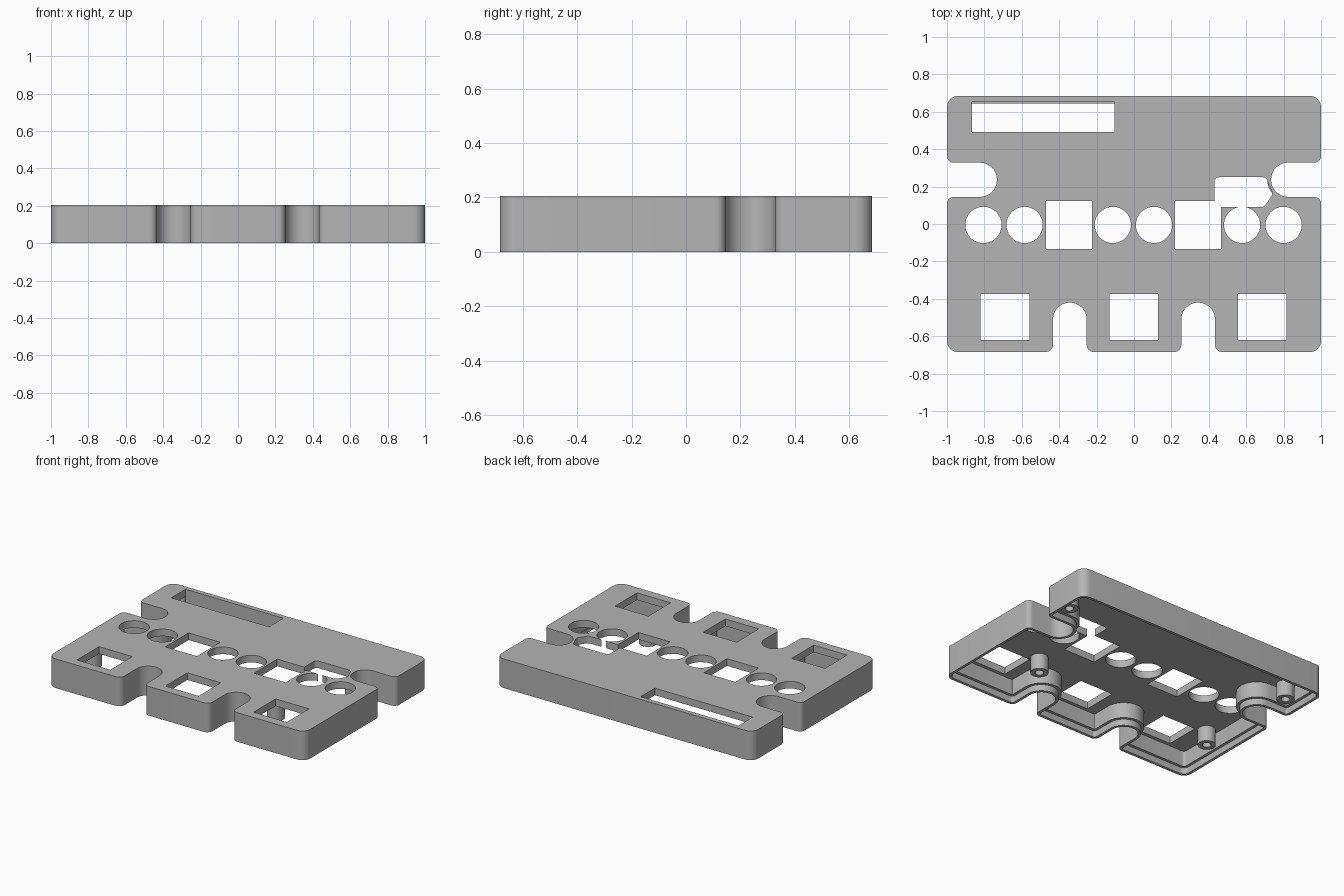
import bpy
import bmesh
import math
from mathutils import Vector

if "Cube" in bpy.data.objects:
    bpy.data.objects.remove(bpy.data.objects["Cube"], do_unlink=True)

HEIGHT, CEILING, LEDGE = 0.205, 0.155, 0.045
LIP, WALL = 0.02, 0.04

gray = bpy.data.materials.new("plain gray")
gray.use_nodes = True
gray.diffuse_color = (0.46, 0.46, 0.46, 1)
gray.node_tree.nodes["Principled BSDF"].inputs["Base Color"].default_value = gray.diffuse_color


def rounded(corners, inset=0.0, steps=8):
    """Counter-clockwise (x, y, radius) corners to a rounded, inset outline."""
    out = []
    for i, (x, y, r) in enumerate(corners):
        p = Vector((x, y))
        a = (p - Vector(corners[i - 1][:2])).normalized()
        b = (Vector(corners[(i + 1) % len(corners)][:2]) - p).normalized()
        turn = a.x * b.y - a.y * b.x
        p += inset * (Vector((-a.y, a.x)) + Vector((-b.y, b.x)))
        if r == 0:
            out.append(p)
            continue
        r = max(r - inset, 0.005) if turn > 0 else r + inset
        angle = math.atan2(turn, a.dot(b))
        start = p - a * r * math.tan(abs(angle) / 2)
        side = math.copysign(1, angle)
        normal = Vector((-a.y, a.x)) * side
        center = start + normal * r
        for k in range(steps + 1):
            t = abs(angle) * k / steps
            out.append(center - normal * r * math.cos(t) + a * r * math.sin(t))
    # Drop coincident points where two arcs meet
    return [p for i, p in enumerate(out) if (p - out[i - 1]).length > 1e-4]


def circle(x, y, r, n=48):
    return [Vector((x + r * math.cos(math.tau * k / n), y + r * math.sin(math.tau * k / n)))
            for k in range(n)]


def box(x0, x1, y0, y1):
    return rounded([(x0, y0, 0), (x1, y0, 0), (x1, y1, 0), (x0, y1, 0)])


def prism(name, outline, z0, z1):
    bm = bmesh.new()
    face = bm.faces.new([bm.verts.new((p.x, p.y, z0)) for p in outline])
    top = bmesh.ops.extrude_face_region(bm, geom=[face])["geom"]
    bmesh.ops.translate(bm, vec=(0, 0, z1 - z0),
                        verts=[v for v in top if isinstance(v, bmesh.types.BMVert)])
    bmesh.ops.recalc_face_normals(bm, faces=bm.faces)
    mesh = bpy.data.meshes.new(name)
    bm.to_mesh(mesh)
    bm.free()
    mesh.materials.append(gray)
    ob = bpy.data.objects.new(name, mesh)
    bpy.context.collection.objects.link(ob)
    return ob


def cut(ob, outline, z0, z1):
    cutter = prism("cutter", outline, z0, z1)
    cutter.hide_render = True
    mod = ob.modifiers.new("cut", "BOOLEAN")
    mod.operation, mod.solver, mod.object = "DIFFERENCE", "EXACT", cutter
    select(ob)
    bpy.ops.object.modifier_apply(modifier=mod.name)
    bpy.data.objects.remove(cutter, do_unlink=True)


def select(ob):
    bpy.ops.object.select_all(action="DESELECT")
    ob.select_set(True)
    bpy.context.view_layer.objects.active = ob


# Right half of the outline, mirrored to the left
half = [(0.253, -0.685, 0.04), (0.253, -0.42, 0.09), (0.433, -0.42, 0.09), (0.433, -0.685, 0.04),
        (1, -0.685, 0.06), (1, 0.145, 0.035), (0.733, 0.145, 0.09), (0.733, 0.328, 0.09),
        (1, 0.328, 0.035), (1, 0.685, 0.06)]
outline = half + [(-x, y, r) for x, y, r in reversed(half)]

# Hollow case with a stepped lip on the open underside
case = prism("case_shell", rounded(outline), 0, HEIGHT)
cut(case, rounded(outline, WALL), -0.1, CEILING)
cut(case, rounded(outline, LIP), -0.2, LEDGE)

# Round button openings
for x in (-0.805, -0.585, -0.113, 0.107, 0.578, 0.8):
    cut(case, circle(x, -0.005, 0.097), 0.1, 0.3)

# Square openings in the middle and front rows, and the long display window
for x in (-0.348, 0.342):
    cut(case, box(x - 0.123, x + 0.123, -0.135, 0.123), 0.1, 0.3)
for x in (-0.69, -0.002, 0.685):
    cut(case, box(x - 0.13, x + 0.13, -0.62, -0.375), 0.1, 0.3)
cut(case, box(-0.865, -0.103, 0.493, 0.651), 0.1, 0.3)

# Irregular opening beside the side notch
cut(case, rounded([(0.43, 0.09, 0.02), (0.695, 0.09, 0.03), (0.742, 0.16, 0.03),
                   (0.705, 0.25, 0.025), (0.43, 0.25, 0.025)]), 0.02, 0.3)

# Screw posts hanging from the ceiling
posts = {"back_left": (0.9, 0.43), "back_right": (-0.9, 0.43),
         "front_left": (0.52, -0.32), "front_right": (-0.89, -0.34)}
parts = [case]
for place, (x, y) in posts.items():
    post = prism("screw_post_" + place, circle(x, y, 0.058, 32), LEDGE, CEILING + 0.01)
    cut(post, circle(x, y, 0.028, 24), 0, CEILING - 0.01)
    parts.append(post)

for ob in parts:
    select(ob)
    bpy.ops.object.shade_smooth_by_angle(angle=math.radians(30))
